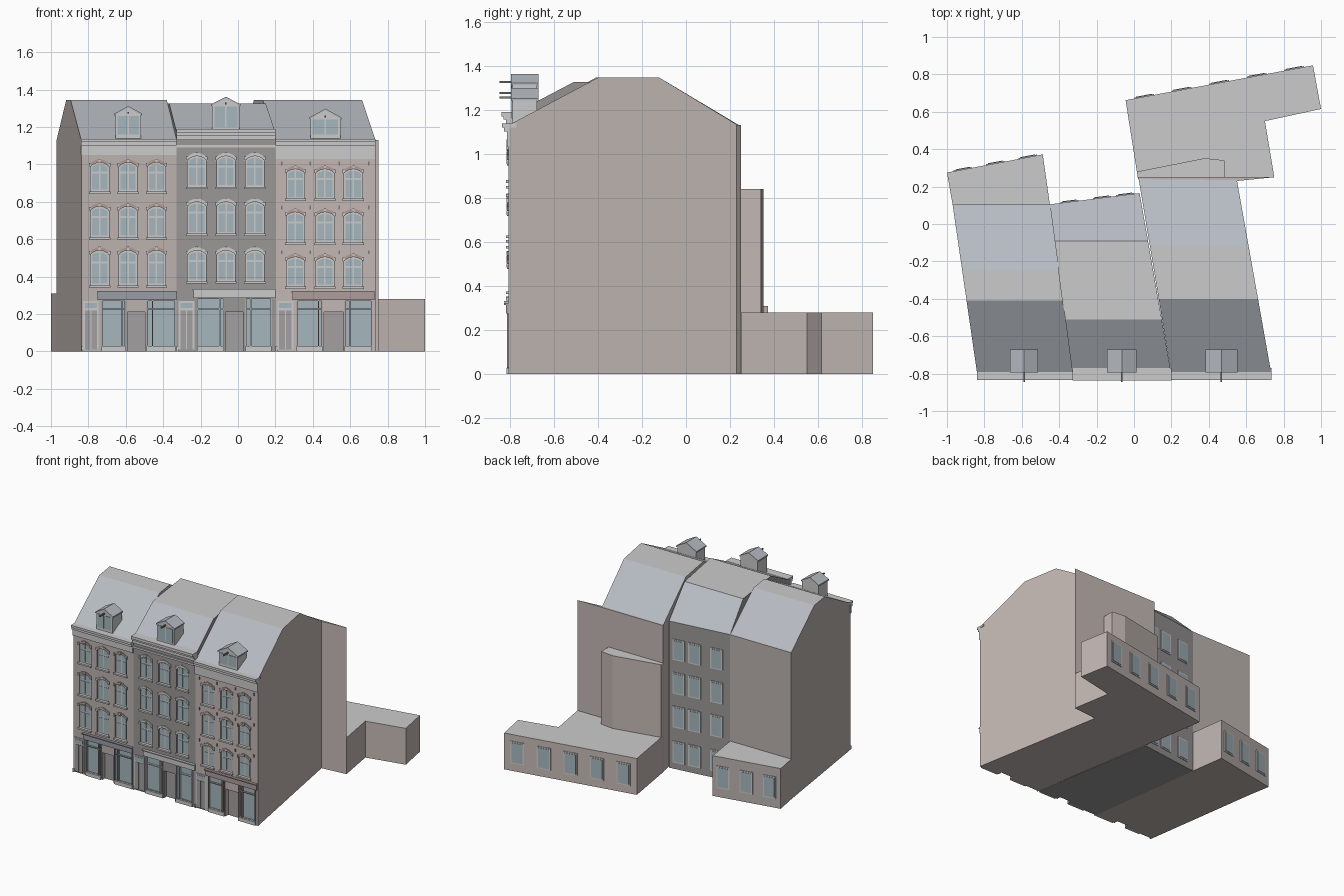
import bpy, bmesh
from mathutils import Vector

if "Cube" in bpy.data.objects:
    bpy.data.objects.remove(bpy.data.objects["Cube"])

COL = {"brick_left": (.50, .45, .425), "brick_mid": (.33, .31, .31), "brick_right": (.55, .485, .46),
       "slate": (.47, .50, .54), "flat_roof": (.60, .61, .59), "white": (.82, .82, .79),
       "glass": (.38, .47, .51), "door": (.36, .35, .35), "arch": (.45, .33, .30),
       "fascia_left": (.33, .34, .38), "fascia_mid": (.58, .59, .57), "fascia_right": (.42, .34, .33),
       "iron": (.2, .2, .2)}
MAT = {}
for k, c in COL.items():
    MAT[k] = bpy.data.materials.new(k)
    MAT[k].diffuse_color = (*c, 1)

parts = {}   # (name, material) -> bmesh
FRONT = (Vector((0, -.805, 0)), Vector((1, 0, 0)))


def make(name, bm, mats):
    bmesh.ops.recalc_face_normals(bm, faces=bm.faces[:])
    me = bpy.data.meshes.new(name)
    bm.to_mesh(me)
    bm.free()
    ob = bpy.data.objects.new(name, me)
    bpy.context.collection.objects.link(ob)
    for m in mats:
        me.materials.append(MAT[m])
    return ob


def loft(bm, a, b, slots=None):
    """Closed solid between two matching outlines."""
    va, vb = [bm.verts.new(p) for p in a], [bm.verts.new(p) for p in b]
    bm.faces.new(va)
    bm.faces.new(vb[::-1])
    n = len(a)
    for i in range(n):
        f = bm.faces.new((va[i], vb[i], vb[(i + 1) % n], va[(i + 1) % n]))
        f.material_index = slots[i] if slots else 0


def wall_prism(name, mat, pts, d0, d1, frame=FRONT):
    """Outline (u, z) on a wall, extruded from d0 to d1 along its outward normal."""
    bm = parts.setdefault((name, mat), bmesh.new())
    o, u = frame
    n = Vector((u.y, -u.x, 0))
    ring = lambda d: [o + u * a + n * d + Vector((0, 0, z)) for a, z in pts]
    loft(bm, ring(d0), ring(d1))


def box(name, mat, u0, u1, z0, z1, d0, d1, frame=FRONT):
    wall_prism(name, mat, [(u0, z0), (u1, z0), (u1, z1), (u0, z1)], d0, d1, frame)


def footprint(name, pts, z1, mats):
    bm = bmesh.new()
    loft(bm, [(x, y, 0) for x, y in pts], [(x, y, z1) for x, y in pts])
    bm.faces.ensure_lookup_table()
    bm.faces[1].material_index = len(mats) - 1
    return make(name, bm, mats)


def arch_pts(c, w, z1, ua, ub, rise=.02, n=6):
    us = [ua + (ub - ua) * i / n for i in range(n + 1)]
    return [(u, z1 - rise * (2 * (u - c) / w) ** 2) for u in us]


def sash(h, c, w, z0, z1, arch):
    """Arched window: opening, white frame, four panes, sill and brick arch."""
    l, r, zt = c - w / 2, c + w / 2, z0 + (z1 - z0) * .66
    hole = [(l, z0), (r, z0)] + arch_pts(c, w, z1, r, l)
    wall_prism(h + "_cutter", "white", hole, -.02, .03)
    wall_prism(h + "_window_frames", "white", hole, -.021, -.010)
    for a, b in ((l + .008, c - .004), (c + .004, r - .008)):
        box(h + "_panes", "glass", a, b, z0 + .01, zt - .005, -.012, -.007)
        wall_prism(h + "_panes", "glass", [(a, zt + .005), (b, zt + .005)] +
                   arch_pts(c, w, z1 - .01, b, a), -.012, -.007)
    box(h + "_sills", "white", l - .008, r + .008, z0 - .012, z0, -.01, .012)
    L, R = l - .008, r + .008
    wall_prism(h + "_arches", arch, arch_pts(c, w, z1, L, R) + arch_pts(c, w, z1 + .018, R, L), -.005, .006)
    for k in (L, R - .012, c - .006):
        z = z1 - .02 * (2 * (k + .006 - c) / w) ** 2
        box(h + "_arch_stones", "white", k, k + .012, z, z + .02, -.005, .009)


def recess(h, name, mat, u0, u1, z0, z1, depth):
    box(h + "_cutter", "white", u0, u1, z0, z1, -depth, .03)
    box(h + name, mat, u0, u1, z0, z1, -depth - .001, -depth + .004)


def shop(h, x0, x1, door, w1, mid, w2, fz):
    """Side door, two display windows, recessed shop door, fascia and plinth."""
    a, b = door
    box(h + "_side_door_surround", "white", a, b, .01, .27, -.005, .005)
    c = (a + b) / 2
    for p, q in ((a + .01, c - .003), (c + .003, b - .01)):
        box(h + "_side_door", "door", p, q, .01, .22, .0, .008)
    box(h + "_side_door_light", "glass", a + .01, b - .01, .232, .26, .0, .008)
    for p, q in (w1, w2):
        recess(h, "_shop_glass", "glass", p, q, .03, fz - .005, .015)
        for s in (p, q - .006, p + (q - p) * (.82 if p == w1[0] else .18)):
            box(h + "_shop_bars", mat_fascia(h), s, s + .006, .03, fz - .005, -.013, .008)
        box(h + "_shop_bars", mat_fascia(h), p, q, .225, .231, -.013, .004)
        box(h + "_plinth", "white", p, q, 0, .028, -.005, .010)
    recess(h, "_shop_door", "door", mid[0], mid[1], 0, .21, .035)
    box(h + "_fascia", mat_fascia(h), b - .005, x1, fz, fz + .04, -.005, .012)
    box(h + "_fascia", mat_fascia(h), b - .01, x1, fz + .04, fz + .048, -.005, .02)
    box(h + "_plinth", "white", x0, a, 0, .028, -.005, .010)


def mat_fascia(h):
    return "fascia_" + h.split("_")[0]


def dormer(h, c, hw, z0, ze, za):
    """Gabled dormer with a hoist beam."""
    gable = lambda e, o: [(c - hw, ze), (c, za), (c + hw, ze), (c + hw, z0), (c - hw, z0)]
    wall_prism(h + "_dormer", "white", gable(0, 0), -.13, -.018)
    for s in (-1, 1):
        wall_prism(h + "_dormer_roof", "slate",
                   [(c, za), (c + s * (hw + .006), ze - .004), (c + s * (hw + .006), ze + .006), (c, za + .01)],
                   -.135, -.012)
        a, b = sorted((c + s * .004, c + s * (hw - .012)))
        box(h + "_dormer_glass", "glass", a, b, z0 + .03, ze - .005, -.02, -.014)
    box(h + "_hoist_beam", "iron", c - .004, c + .004, ze + .006, ze + .016, -.03, .04)


def house(h, brick, left, right, prof):
    """Sheared row house: each party wall runs from a front x to a back (x, y)."""
    def side(xf, xb, yb):
        ys = [-.805, -.805, prof[1][0], prof[2][0], yb, yb]
        zs = [0, prof[0][1], prof[1][1], prof[2][1], prof[3][1], 0]
        return [(xf + (xb - xf) * (y + .805) / (yb + .805), y, z) for y, z in zip(ys, zs)]
    bm = bmesh.new()
    loft(bm, side(*left), side(*right), [0, 1, 2, 1, 0, 0])
    return make(h, bm, [brick, "slate", "flat_roof"])


# house bodies
bodies = {
    "left_house": house("left_house", "brick_left", (-.838, -.97, .105), (-.328, -.45, .105),
                        [(0, 1.13), (-.41, 1.345), (-.25, 1.345), (0, 1.13)]),
    "mid_house": house("mid_house", "brick_mid", (-.328, -.45, .105), (.20, .03, .165),
                       [(0, 1.17), (-.51, 1.325), (-.09, 1.325), (0, 1.13)]),
    "right_house": house("right_house", "brick_right", (.20, .025, .24), (.735, .55, .235),
                         [(0, 1.13), (-.40, 1.345), (-.12, 1.345), (0, 1.13)])}

# rear wall, stair tower and low annexes
footprint("rear_wall", [(.025, .235), (.55, .23), (.75, .25), (.02, .25)], 1.13, ["brick_right"])
footprint("stair_tower", [(.02, .25), (.485, .25), (.485, .34), (.38, .352), (.015, .28)], .84,
          ["brick_right", "flat_roof"])
footprint("right_annex", [(.02, .25), (.75, .25), (.70, .55), (1, .615), (.957, .848), (-.045, .662)], .28,
          ["brick_right", "flat_roof"])
footprint("left_annex", [(-.97, .105), (-.45, .105), (-.488, .372), (-1, .275)], .31,
          ["brick_left", "flat_roof"])

# front windows
spec = {"left_house": ((-.74, -.588, -.436), ((.353, .54), (.61, .775), (.855, 1.01)), "arch"),
        "mid_house": ((-.22, -.064, .09), ((.375, .54), (.63, .80), (.88, 1.045)), "white"),
        "right_house": ((.307, .465, .617), ((.347, .505), (.582, .745), (.817, .975)), "arch")}
for h, (cols, rows, arch) in spec.items():
    for c in cols:
        for z0, z1 in rows:
            sash(h, c, .098, z0, z1, arch)

# shopfronts
shop("left_house", -.838, -.33, (-.828, -.745), (-.73, -.60), (-.592, -.497), (-.488, -.333), .275)
shop("mid_house", -.328, .20, (-.318, -.232), (-.22, -.074), (-.067, .028), (.04, .18), .285)
shop("right_house", .20, .73, (.21, .297), (.313, .452), (.459, .564), (.57, .716), .275)

# cornices: (z0, z1, projection)
for h, x0, x1, steps in (
        ("left_house", -.84, -.328, ((1.05, 1.10, .008), (1.10, 1.12, .02), (1.12, 1.137, .03))),
        ("mid_house", -.328, .20, ((1.09, 1.105, .008), (1.13, 1.155, .012), (1.155, 1.17, .022), (1.17, 1.19, .032))),
        ("right_house", .20, .735, ((1.03, 1.10, .008), (1.10, 1.12, .02), (1.12, 1.137, .03)))):
    for z0, z1, d in steps:
        box(h + "_cornice", "white", x0, x1, z0, z1, -.035 if z1 > 1.13 else -.005, d)

# wall anchors
for x in (.235, .386, .541, .70):
    for z in (.53, .77, 1.005):
        box("wall_anchors", "iron", x - .004, x + .004, z - .01, z + .01, -.003, .006)

# dormers
dormer("left_house", -.587, .069, 1.13, 1.265, 1.302)
dormer("mid_house", -.065, .073, 1.17, 1.315, 1.352)
dormer("right_house", .467, .08, 1.13, 1.245, 1.288)


# rear windows
def rear_windows(name, start, end, spans, rows):
    s, e = Vector((*start, 0)), Vector((*end, 0))
    L = (e - s).length
    fr = (s, (e - s).normalized())
    for a, b in spans:
        for z0, z1 in rows:
            box(name + "_frames", "white", a * L, b * L, z0, z1, -.005, .005, fr)
            box(name + "_glass", "glass", a * L + .01, b * L - .01, z0 + .01, z1 - .01, 0, .008, fr)


rear_windows("mid_rear_windows", (.03, .165), (-.45, .105), ((.06, .26), (.32, .52), (.68, .88)),
             [(.05, .215), (.32, .485), (.58, .745), (.84, 1.0)])
rear_windows("right_annex_windows", (.957, .848), (-.045, .662),
             [(.1 + .2 * i - .052, .1 + .2 * i + .052) for i in range(5)], [(.06, .23)])
rear_windows("left_annex_windows", (-.488, .372), (-1, .275), ((.06, .25), (.40, .59), (.74, .93)), [(.07, .24)])

# finish parts, then cut the openings into the facades
for (name, mat), bm in parts.items():
    ob = make(name, bm, [mat])
    if name.endswith("_cutter"):
        ob.data.materials.clear()
        ob.hide_render = True
        body = bodies[name[:-7]]
        mod = body.modifiers.new("openings", 'BOOLEAN')
        mod.operation, mod.object, mod.solver = 'DIFFERENCE', ob, 'EXACT'
        bpy.context.view_layer.objects.active = body
        bpy.ops.object.modifier_apply(modifier=mod.name)
        bpy.data.objects.remove(ob)

for m in bpy.data.materials:
    if m.users and not m.is_grease_pencil:
        m.use_nodes = True
        m.node_tree.nodes["Principled BSDF"].inputs["Base Color"].default_value = m.diffuse_color
